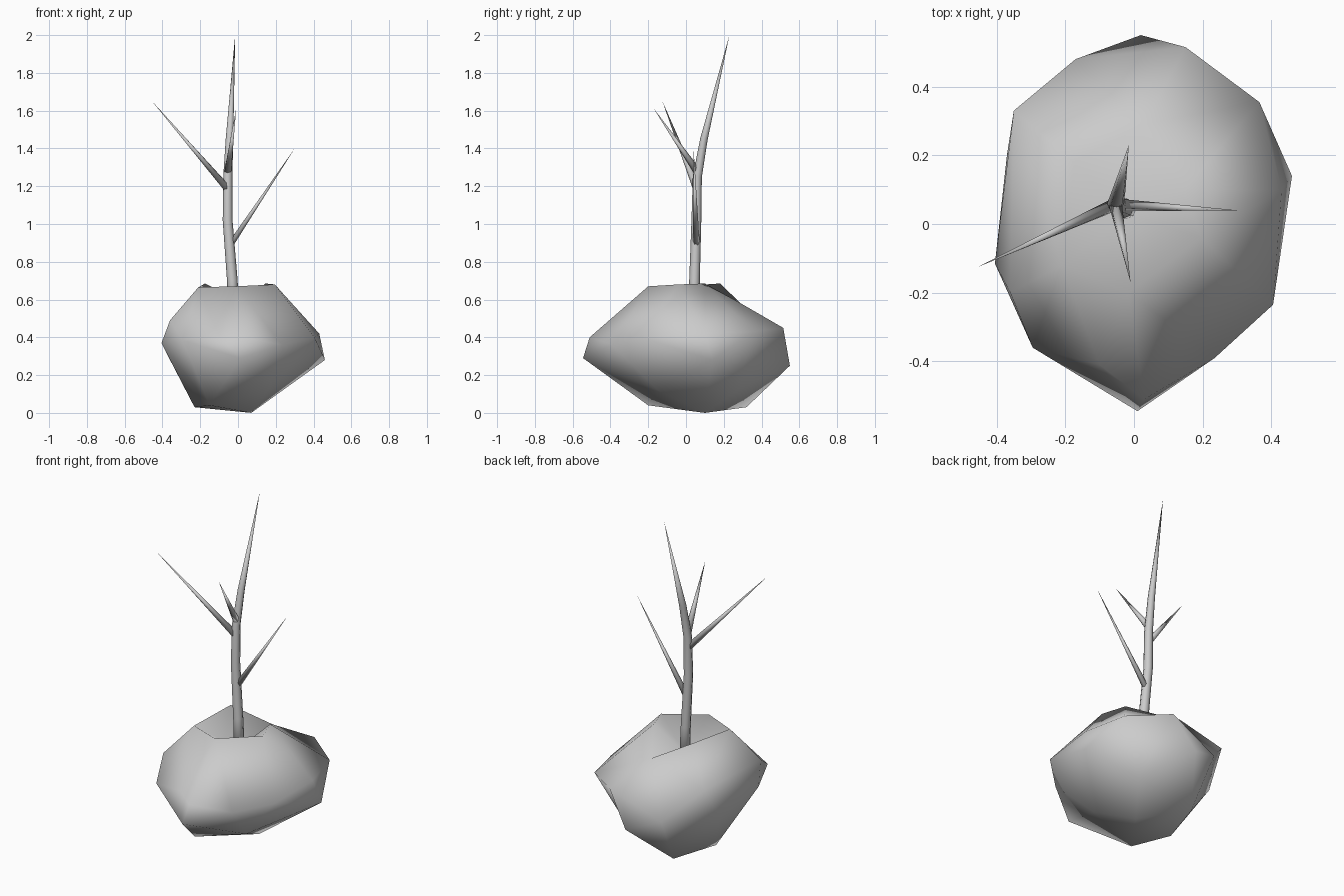
import bpy, bmesh
from mathutils import Vector

if "Cube" in bpy.data.objects:
    bpy.data.objects.remove(bpy.data.objects["Cube"])


def finish(bm, name):
    bmesh.ops.recalc_face_normals(bm, faces=bm.faces)
    mesh = bpy.data.meshes.new(name)
    bm.to_mesh(mesh)
    bm.free()
    for p in mesh.polygons:
        p.use_smooth = True
    obj = bpy.data.objects.new(name, mesh)
    bpy.context.collection.objects.link(obj)
    return obj


def star_rock(name, points, centre):
    """Triangulate points around a centre: hull of directions, then real positions."""
    bm = bmesh.new()
    c = Vector(centre)
    place = {}
    for p in points:
        v = bm.verts.new((Vector(p) - c).normalized())
        place[v] = Vector(p)
    bmesh.ops.convex_hull(bm, input=list(bm.verts))
    bm.normal_update()
    bmesh.ops.recalc_face_normals(bm, faces=bm.faces)
    for v, p in place.items():
        v.co = p
    return finish(bm, name)


def taper(name, path, sides=6):
    """Tapered limb through (x, y, z, radius) points; ends in a point."""
    bm = bmesh.new()
    pts = [Vector(p[:3]) for p in path]
    rings = []
    for i in range(len(pts) - 1):
        d = (pts[i + 1] - pts[max(i - 1, 0)]).normalized()
        q = Vector((0, 0, 1)).rotation_difference(d)
        ring = bmesh.ops.create_circle(bm, segments=sides, radius=path[i][3])["verts"]
        for v in ring:
            v.co = pts[i] + q @ v.co
        rings.append(ring)
    tip = bm.verts.new(pts[-1])
    for k in range(sides):
        n = (k + 1) % sides
        for a, b in zip(rings, rings[1:]):
            bm.faces.new((a[k], a[n], b[n], b[k]))
        bm.faces.new((rings[-1][k], rings[-1][n], tip))
    bm.faces.new(rings[0])
    return finish(bm, name)


# Rock: planting hollow, rim, shoulders, waist and base
rock_rings = [
    [(-0.02, 0.03, 0.52)],
    [(0.195, -0.04, 0.68), (0.145, 0.10, 0.685), (-0.175, 0.18, 0.685),
     (-0.21, -0.12, 0.665), (-0.015, -0.20, 0.67)],
    [(0.43, 0.10, 0.42), (0.365, 0.355, 0.43), (0.15, 0.515, 0.45),
     (0.03, 0.29, 0.58), (-0.35, 0.33, 0.50), (-0.36, -0.20, 0.49),
     (-0.10, -0.41, 0.41), (0.03, -0.51, 0.40), (0.405, -0.235, 0.40)],
    [(0.46, 0.14, 0.28), (0.02, 0.55, 0.25), (-0.17, 0.48, 0.32),
     (-0.37, 0.20, 0.30), (-0.405, -0.115, 0.37), (-0.295, -0.36, 0.385),
     (0.01, -0.545, 0.29), (0.235, -0.39, 0.36)],
    [(0.07, 0.10, 0.0), (-0.15, -0.20, 0.04), (-0.23, 0.04, 0.03),
     (-0.14, 0.32, 0.03), (0.16, -0.15, 0.12), (0.20, 0.28, 0.13)],
]
star_rock("rock", [p for r in rock_rings for p in r], (0, 0, 0.33))

# Trunk rising out of the hollow
taper("trunk", [(-0.02, 0.045, 0.45, 0.030), (-0.03, 0.045, 0.70, 0.028),
                (-0.055, 0.055, 1.02, 0.026), (-0.054, 0.06, 1.25, 0.024),
                (-0.045, 0.095, 1.45, 0.020), (-0.015, 0.23, 2.0, 0)], 8)

# Bare branches
taper("right_branch", [(-0.04, 0.055, 0.89, 0.018), (0.30, 0.04, 1.40, 0)])
taper("left_branch", [(-0.05, 0.06, 1.18, 0.021), (-0.455, -0.125, 1.65, 0)])
taper("front_branch", [(-0.055, 0.065, 1.27, 0.021), (-0.01, -0.17, 1.61, 0)])
